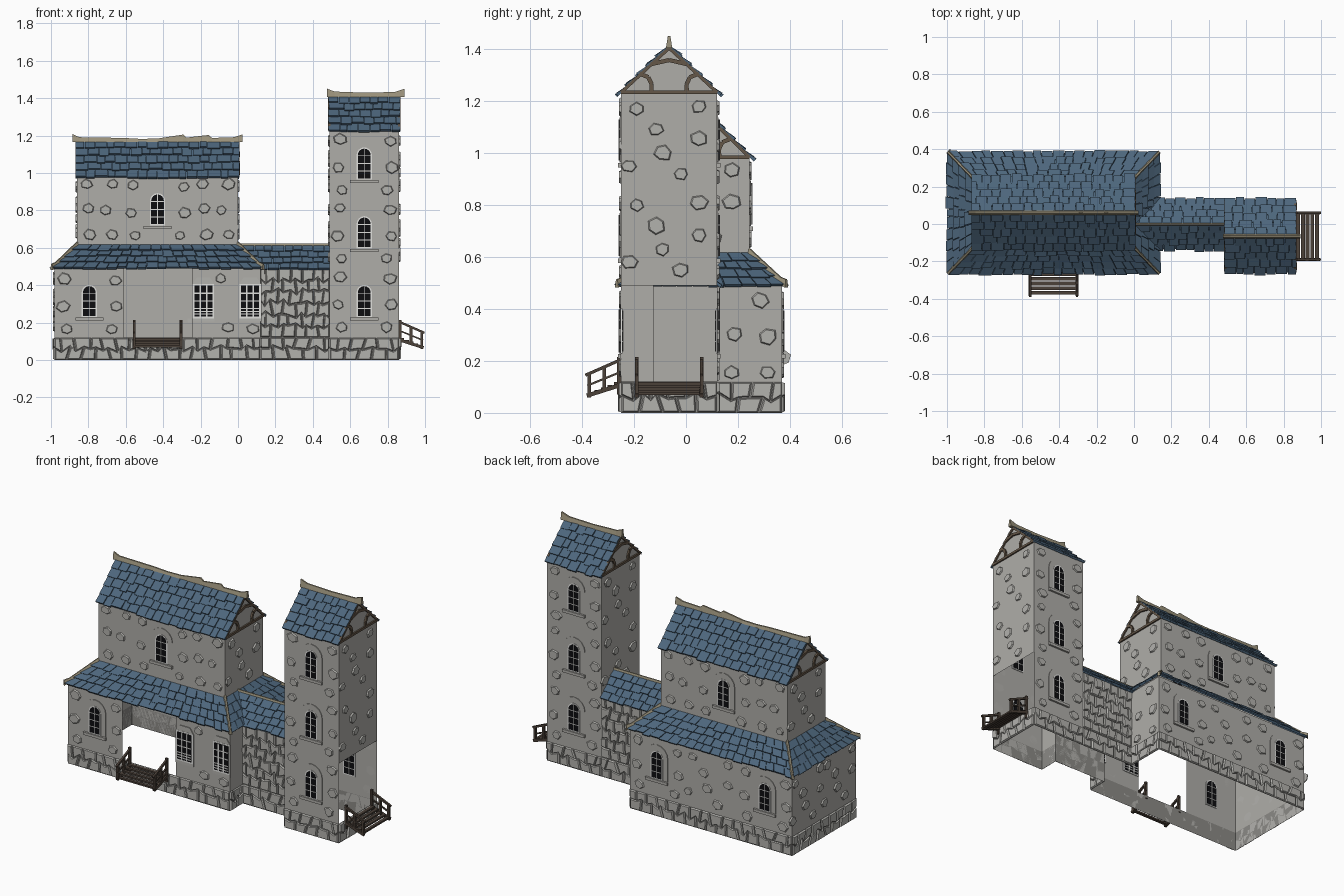
import bpy, bmesh, math, random
from mathutils import Vector, Matrix

if "Cube" in bpy.data.objects:
    bpy.data.objects.remove(bpy.data.objects["Cube"])
random.seed(4)
rnd = random.uniform

COLOURS = {"wall_grey": (.43, .42, .395), "stone_grey": (.45, .445, .42), "mortar_grey": (.26, .255, .24),
           "slate_blue": (.075, .135, .205), "ridge_tan": (.33, .29, .20), "timber_brown": (.13, .095, .065),
           "stair_brown": (.07, .052, .04), "frame_white": (.75, .75, .73), "glass_black": (.004, .004, .005)}
MATS = {}
for n, c in COLOURS.items():
    MATS[n] = bpy.data.materials.new(n)
    MATS[n].diffuse_color = (*c, 1)
PARTS = {}


def part(name, mat, sheet=False):
    return PARTS.setdefault(name, (bmesh.new(), mat, sheet))[0]


def frame(x, y, deg=0, z=0):
    """Local wall frame: x along the wall, -y outwards (0 front, 90 right, 180 back, -90 left)."""
    return Matrix.Translation((x, y, z)) @ Matrix.Rotation(math.radians(deg), 4, 'Z')


def face(bm, pts):
    bm.faces.new([bm.verts.new(p) for p in pts])


def loft(bm, rings):
    vs = [[bm.verts.new(p) for p in r] for r in rings]
    n = len(vs[0])
    for a, b in zip(vs, vs[1:]):
        for i in range(n):
            bm.faces.new((a[i], a[(i + 1) % n], b[(i + 1) % n], b[i]))
    bm.faces.new(vs[0][::-1])
    bm.faces.new(vs[-1])


def prism(bm, M, pts, d0, d1, taper=1):
    c = sum((Vector(p) for p in pts), Vector((0, 0))) / len(pts)
    top = [c + (Vector(p) - c) * taper for p in pts]
    loft(bm, [[M @ Vector((p[0], -d0, p[1])) for p in pts], [M @ Vector((p[0], -d1, p[1])) for p in top]])


def rect(u0, u1, z0, z1):
    return [(u0, z0), (u1, z0), (u1, z1), (u0, z1)]


def arch(w, z0, z1, n=8):
    return [(-w, z0), (w, z0)] + [(w * math.cos(math.pi * i / n), z1 - w + w * math.sin(math.pi * i / n))
                                  for i in range(n + 1)]


def beam(bm, M, a, b, r):
    a, b = Vector(a), Vector(b)
    d = (b - a).normalized()
    s = d.cross(Vector((0, 0, 1)))
    s = s.normalized() * r if s.length > .01 else Vector((r, 0, 0))
    t = s.cross(d).normalized() * r
    loft(bm, [[M @ (p + s + t), M @ (p - s + t), M @ (p - s - t), M @ (p + s - t)] for p in (a, b)])


def sheet(name, mat, M, w, z0, z1):
    face(part(name, mat, True), [M @ Vector((u, 0, z)) for u, z in rect(-w / 2, w / 2, z0, z1)])


# irregular packed stones: brick grid of jittered hexagons
def rubble(name, M, w, z0, z1, rows, size):
    sheet(name + "_backing", "mortar_grey", M, w, z0, z1)
    n = max(1, round(w / size))
    hu, hz = w / n / 2, (z1 - z0) / rows
    pts = {}
    for j in range(rows + 1):
        for k in range(2 * n + 1):
            ju = 0 if k in (0, 2 * n) else rnd(-.4, .4) * hu
            jz = 0 if j in (0, rows) else (.15 if (k + j) % 2 else -.15) * hz + rnd(-.2, .2) * hz
            pts[j, k] = Vector((-w / 2 + k * hu + ju, z0 + j * hz + jz))
    for j in range(rows):
        for k in range(-(j % 2), 2 * n, 2):
            ks = [q for q in (k, k + 1, k + 2) if 0 <= q <= 2 * n]
            poly = [pts[j, q] for q in ks] + [pts[j + 1, q] for q in ks[::-1]]
            c = sum(poly, Vector((0, 0))) / len(poly)
            prism(part(name, "stone_grey"), M, [c + (p - c) * .92 for p in poly], 0, rnd(.006, .011), .86)


# raised stones scattered over one plaster panel
BLANK = [(-.125, .125), (-.05, .045), (.115, .135), (.115, .01), (-.025, -.045), (-.155, -.095), (.045, -.125)]
WINDOWED = [(-.13, .13), (.14, .12), (-.14, -.02), (-.12, -.14), (.12, -.14), (.145, -.02)]


def stones(M, u, z, layout, hw=.185, hz=.185):
    for a, b in layout:
        if abs(a) > hw - .03 or abs(b) > hz - .03:
            continue
        r, o = rnd(.03, .04), rnd(0, 1)
        poly = [(u + a + r * rnd(.8, 1.1) * math.cos(o + t * math.pi / 3),
                 z + b + .85 * r * rnd(.8, 1.1) * math.sin(o + t * math.pi / 3)) for t in range(6)]
        prism(part("wall_stones", "stone_grey"), M, poly, 0, .008, .85)


# windows
def arched_window(M, u, z):
    W = M @ Matrix.Translation((u, 0, z))
    sur, fr, gl = (part("window_surrounds", "wall_grey"), part("window_frames", "frame_white"),
                   part("window_glass", "glass_black"))
    prism(sur, W, arch(.074, -.085, .125), 0, .004)
    prism(sur, W, rect(-.075, .075, -.105, -.088), 0, .012)
    prism(fr, W, arch(.041, -.086, .087), -.005, .006)
    prism(gl, W, arch(.034, -.079, .08), -.007, .008)
    prism(fr, W, rect(-.002, .002, -.079, .08), -.009, .01)
    for h in (-.04, 0, .042):
        prism(fr, W, rect(-.034, .034, h - .002, h + .002), -.009, .01)


def grid_window(M, u, z):
    W = M @ Matrix.Translation((u, 0, z))
    fr = part("grid_window_frames", "frame_white")
    prism(part("grid_window_surrounds", "stone_grey"), W,
          rect(-.06, .06, -.11, .09) [:3] + [(.035, .125), (-.035, .125), (-.06, .09)], 0, .005)
    prism(fr, W, rect(-.057, .057, -.092, .092), -.005, .006)
    prism(part("grid_window_glass", "glass_black"), W, rect(-.048, .048, -.083, .083), -.007, .008)
    for x in (-.017, .017):
        prism(fr, W, rect(x - .004, x + .004, -.083, .083), -.009, .01)
    for h in (-.07, -.055, -.04, 0, .042):
        prism(fr, W, rect(-.048, .048, h - .003, h + .003), -.009, .01)


# tiled roof slope from eave corners to top corners
def slope(name, bl, br, tr, tl, rows, size):
    bl, br, tr, tl = map(Vector, (bl, br, tr, tl))
    face(part("roof_deck", "slate_blue", True), (bl, br, tr, tl))
    nrm = (br - bl).cross(tl - bl).normalized()
    at = lambda u, v, h: bl.lerp(br, u).lerp(tl.lerp(tr, u), v) + nrm * h
    bm = part(name, "slate_blue")
    for r in range(rows):
        v = (r + .5) / rows
        n = max(1, round((at(1, v, 0) - at(0, v, 0)).length / size))
        cuts = [0] + [(i + (r % 2) * .4 + rnd(-.2, .2)) / n for i in range(1, n)] + [1]
        for u0, u1 in zip(cuts, cuts[1:]):
            v0 = (r - rnd(-.05, .2)) / rows
            v1, h = min(1, (r + 1.1) / rows), rnd(.010, .016)
            g = .03 * (u1 - u0)
            loft(bm, [[at(u0 + g, v0, k), at(u1 - g, v0, k), at(u1 - g, v1, m), at(u0 + g, v1, m)]
                      for k, m in ((0, 0), (h, .004))])


# tapered ridge capping with a height profile along it
def ridge(p0, p1, prof, w=.012):
    p0, p1 = Vector(p0), Vector(p1)
    s = (p1 - p0).cross(Vector((0, 0, 1))).normalized()
    up = Vector((0, 0, 1))
    loft(part("ridge_caps", "ridge_tan"),
         [[p + s * w, p + s * w * .4 + up * h, p - s * w * .4 + up * h, p - s * w]
          for p, h in ((p0.lerp(p1, t), h) for t, h in prof)])


# gable wall with beam, curved braces and collar
def gable(M, z, h):
    G = M @ Matrix.Translation((0, 0, z))
    face(part("gable_walls", "wall_grey", True), [G @ Vector(p) for p in ((-.185, 0, 0), (.185, 0, 0), (0, 0, h))])
    bm = part("gable_timbers", "timber_brown")
    beam(bm, G, (-.185, -.002, .004), (.185, -.002, .004), .007)
    for s in (-1, 1):
        path = [(.068, .01), (.067, .035), (.08, .062), (.115, .076)]
        for a, b in zip(path, path[1:]):
            beam(bm, G, (s * a[0], -.002, a[1]), (s * b[0], -.002, b[1]), .008)
        beam(bm, G, (s * .07, -.002, .112), (0, -.002, .128), .008)
        beam(bm, G, (s * .185, -.002, .003), (0, -.002, h - .006), .006)


# wooden steps with handrails
def steps(name, M):
    bm = part(name, "stair_brown")
    for i in range(5):
        y, z = -.018 - .025 * i, .118 - .010 * i
        prism(bm, M, rect(-.125, .125, z - .01, z), -y - .010, -y + .010)
    for s in (-.125, .125):
        beam(bm, M, (s, 0, .108), (s, -.132, .066), .008)
        beam(bm, M, (s, 0, .205), (s, -.137, .145), .006)
        beam(bm, M, (s, 0, .158), (s, -.13, .105), .004)
        for y, b, t in ((-.008, .07, .215), (-.065, .09, .18), (-.123, .06, .155)):
            beam(bm, M, (s, y, b), (s, y, t), .007)


# stone base ring: x, y, direction, width
for x, y, a, w in ((-.43, -.25, 0, 1.1), (.305, -.125, 0, .37), (.675, -.25, 0, .37), (.86, -.065, 90, .37),
                   (.675, .12, 180, .37), (.305, .12, 180, .37), (-.43, .37, 180, 1.1), (-.98, .06, -90, .62),
                   (.12, -.1875, 90, .125), (.12, .245, 90, .25), (.49, -.1875, -90, .125)):
    rubble("base_stones", frame(x, y, a), w, 0, .12, 2, .075)

# plaster walls: x, y, direction, width, bottom, top
for x, y, a, w, z0, z1 in ((-.795, -.25, 0, .37, .12, .49), (-.0625, -.25, 0, .365, .12, .49),
                           (-.43, .37, 180, 1.1, .12, .49), (-.98, .06, -90, .62, .12, .49),
                           (.12, -.1875, 90, .125, .12, .49), (.12, .245, 90, .25, .12, .49),
                           (.675, -.25, 0, .37, .12, 1.23), (.675, .12, 180, .37, .12, 1.23),
                           (.86, -.065, 90, .37, .49, 1.23), (.49, -.065, -90, .37, .49, 1.23),
                           (.49, -.1875, -90, .125, .12, .49), (-.43, -.125, 0, .86, .6, .98),
                           (-.43, .245, 180, .86, .6, .98), (0, .06, 90, .37, .6, .98), (-.86, .06, -90, .37, .6, .98)):
    sheet("plaster_walls", "wall_grey", frame(x, y, a), w, z0, z1)

# link building between hall and tower
for y, a in ((-.125, 0), (.12, 180)):
    rubble("link_wall_stones", frame(.305, y, a), .37, .12, .49, 6, .066)

# ground floor windows and stones
front, back = frame(-.43, -.25), frame(-.43, .37, 180)
arched_window(front, -.365, .315)
stones(front, -.365, .305, WINDOWED)
grid_window(front, .245, .315)
grid_window(front, .495, .315)
stones(front, .3675, .305, [(-.03, .13), (.01, -.13), (.14, -.14)])
for u in (-.367, .367):
    arched_window(back, u, .315)
    stones(back, u, .305, WINDOWED)
stones(back, 0, .305, BLANK)
for u in (-.155, .155):
    stones(frame(-.98, .06, -90), u, .305, BLANK, .185)
stones(frame(.12, .245, 90), 0, .305, [(-.06, .0), (.07, -.01), (-.07, -.15), (.07, -.15), (.04, .13)])

# upper hall windows and stones
for M in (frame(-.43, -.125), frame(-.43, .245, 180)):
    arched_window(M, 0, .805)
    stones(M, 0, .805, WINDOWED)
    for s in (-1, 1):
        stones(M, s * .31, .80, [(-.06, .01), (.03, .0), (-.07, .14), (.07, .14), (.07, -.13), (-.05, -.13)])
for x, a in ((0, 90), (-.86, -90)):
    stones(frame(x, .06, a), 0, .80, BLANK)
    gable(frame(x, .06, a), .98, .19)

# tower windows, stones and gables
for y, a in ((-.25, 0), (.12, 180)):
    for z in (.315, .682, 1.05):
        arched_window(frame(.675, y, a), 0, z)
        stones(frame(.675, y, a), 0, z, WINDOWED)
for x, a in ((.86, 90), (.49, -90)):
    M = frame(x, -.065, a)
    for z in (.675, 1.045):
        stones(M, 0, z, BLANK)
    gable(M, 1.23, .18)

# gabled roofs: name, x0, x1, y front, y back, eave z, ridge z, rows
for n, x0, x1, y0, y1, ze, zr, k in (("hall_roof", -.87, .008, -.133, .253, .975, 1.17, 5),
                                     ("tower_roof", .483, .868, -.258, .128, 1.222, 1.41, 5),
                                     ("link_roof", .002, .49, -.133, .128, .485, .612, 4)):
    ym = (y0 + y1) / 2
    slope(n + "_tiles", (x0, y0, ze), (x1, y0, ze), (x1, ym, zr), (x0, ym, zr), k, .055)
    slope(n + "_tiles", (x1, y1, ze), (x0, y1, ze), (x0, ym, zr), (x1, ym, zr), k, .055)

# skirt roof around the hall
OUT = [(-.99, -.26, .488), (.13, -.26, .488), (.13, .38, .488), (-.99, .38, .488)]
INN = [(-.86, -.125, .615), (0, -.125, .615), (0, .245, .615), (-.86, .245, .615)]
for i in range(4):
    j = (i + 1) % 4
    slope("skirt_roof_tiles", OUT[i], OUT[j], INN[j], INN[i], 4, .055)
    ridge(OUT[i], INN[i], [(-.05, .032), (.12, .02), (1, .018)], .010)

# ridge cappings with upturned ends
ridge((-.885, .06, 1.165), (.025, .06, 1.165),
      [(0, .043), (.04, .026), (.3, .022), (.4, .017), (.5, .019), (.65, .04), (.67, .024), (.8, .038), (.82, .022),
       (.95, .026), (1, .041)])
ridge((.475, -.065, 1.405), (.89, -.065, 1.405), [(0, .046), (.1, .03), (.5, .024), (.88, .028), (1, .045)])
ridge((0, -.002, .608), (.49, -.002, .608), [(0, .016), (1, .016)], .008)

# steps at both doorways
steps("front_steps", frame(-.43, -.25))
steps("tower_steps", frame(.86, -.065, 90))

for name, (bm, mat, is_sheet) in PARTS.items():
    if not is_sheet:
        bmesh.ops.recalc_face_normals(bm, faces=bm.faces)
    me = bpy.data.meshes.new(name)
    bm.to_mesh(me)
    bm.free()
    me.materials.append(MATS[mat])
    bpy.context.collection.objects.link(bpy.data.objects.new(name, me))

for m in bpy.data.materials:
    if m.users and not m.is_grease_pencil:
        m.use_nodes = True
        m.node_tree.nodes["Principled BSDF"].inputs["Base Color"].default_value = m.diffuse_color
